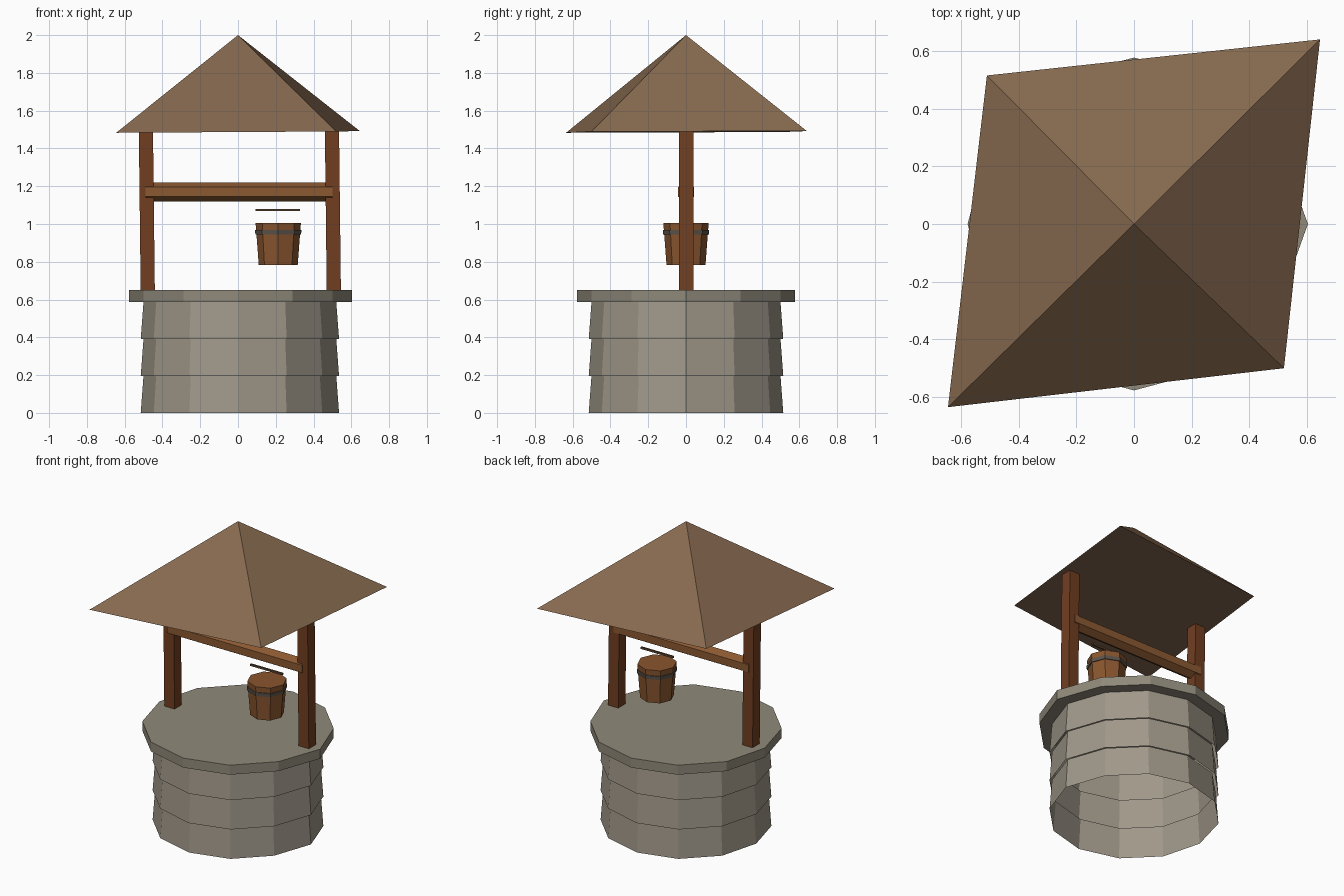
import bpy, bmesh, math
from mathutils import Matrix

if "Cube" in bpy.data.objects:
    bpy.data.objects.remove(bpy.data.objects["Cube"])


def material(name, r, g, b):
    m = bpy.data.materials.new(name)
    m.diffuse_color = tuple((c / 255) ** 2.2 for c in (r, g, b)) + (1,)
    m.use_nodes = True
    m.node_tree.nodes["Principled BSDF"].inputs["Base Color"].default_value = m.diffuse_color
    return m


STONE = material("wall stone", 158, 150, 136)
RIM = material("rim stone", 142, 136, 121)
ROOF = material("roof wood", 133, 105, 80)
POST = material("post wood", 112, 64, 38)
BEAM = material("beam wood", 138, 90, 53)
BUCKET = material("bucket wood", 136, 86, 50)
METAL = material("band metal", 92, 84, 76)
HANDLE = material("handle", 96, 74, 56)


def finish(name, bm, mat):
    bmesh.ops.recalc_face_normals(bm, faces=bm.faces)
    me = bpy.data.meshes.new(name)
    bm.to_mesh(me)
    bm.free()
    me.materials.append(mat)
    ob = bpy.data.objects.new(name, me)
    bpy.context.collection.objects.link(ob)
    return ob


def prism(name, mat, sides, r0, r1, z0, z1, cx=0, caps=True, bulge=0):
    """Upright tapered prism, first corner on +x (pushed out by bulge)."""
    bm = bmesh.new()
    rings = []
    for r, z in ((r0, z0), (r1, z1)):
        ring = []
        for i in range(sides):
            a = math.tau * i / sides
            rr = r + (bulge if i == 0 else 0)
            ring.append(bm.verts.new((cx + rr * math.cos(a), rr * math.sin(a), z)))
        rings.append(ring)
    lo, hi = rings
    for i in range(sides):
        j = (i + 1) % sides
        bm.faces.new((lo[i], lo[j], hi[j], hi[i]))
    if caps:
        bm.faces.new(lo[::-1])
        bm.faces.new(hi)
    return finish(name, bm, mat)


def box(name, mat, x0, x1, y0, y1, z0, z1, lean=0):
    """Box whose top is shifted along x by lean."""
    bm = bmesh.new()
    bmesh.ops.create_cube(bm, size=1)
    for v in bm.verts:
        top = v.co.z > 0
        v.co = ((x1 if v.co.x > 0 else x0) + (lean if top else 0),
                y1 if v.co.y > 0 else y0, z1 if top else z0)
    return finish(name, bm, mat)


# Well wall: three open, tapered stone courses
for i, (z0, z1) in enumerate(((0, 0.2), (0.195, 0.395), (0.39, 0.59))):
    prism(f"stone_course_{i + 1}", STONE, 12, 0.515, 0.5, z0, z1,
          caps=False, bulge=0.02)

# Stone rim slab
prism("stone_rim", RIM, 12, 0.577, 0.577, 0.587, 0.65, bulge=0.026)

# Posts, both leaning slightly left
box("left_post", POST, -0.515, -0.44, -0.036, 0.039, 0.62, 1.492, lean=-0.01)
box("right_post", POST, 0.47, 0.545, -0.036, 0.039, 0.62, 1.492, lean=-0.01)

# Hexagonal cross beam
beam = prism("cross_beam", BEAM, 6, 0.05, 0.05, -0.49, 0.50)
beam.data.transform(Matrix.Translation((0, 0, 1.17)) @ Matrix.Rotation(math.pi / 2, 4, 'Y'))

# Bucket with metal band and flat handle
prism("bucket", BUCKET, 8, 0.103, 0.12, 0.782, 1.005, cx=0.213)
prism("bucket_band", METAL, 8, 0.121, 0.123, 0.945, 0.968, cx=0.213)
box("bucket_handle", HANDLE, 0.092, 0.328, -0.006, 0.006, 1.068, 1.08)

# Skewed pyramid roof
bm = bmesh.new()
apex = bm.verts.new((0, 0, 2))
base = [bm.verts.new(c) for c in ((-0.645, -0.635, 1.483), (0.52, -0.5, 1.49),
                                  (0.645, 0.64, 1.492), (-0.51, 0.515, 1.487))]
for i in range(4):
    bm.faces.new((base[i], base[(i + 1) % 4], apex))
bm.faces.new(base[::-1])
finish("roof", bm, ROOF)
